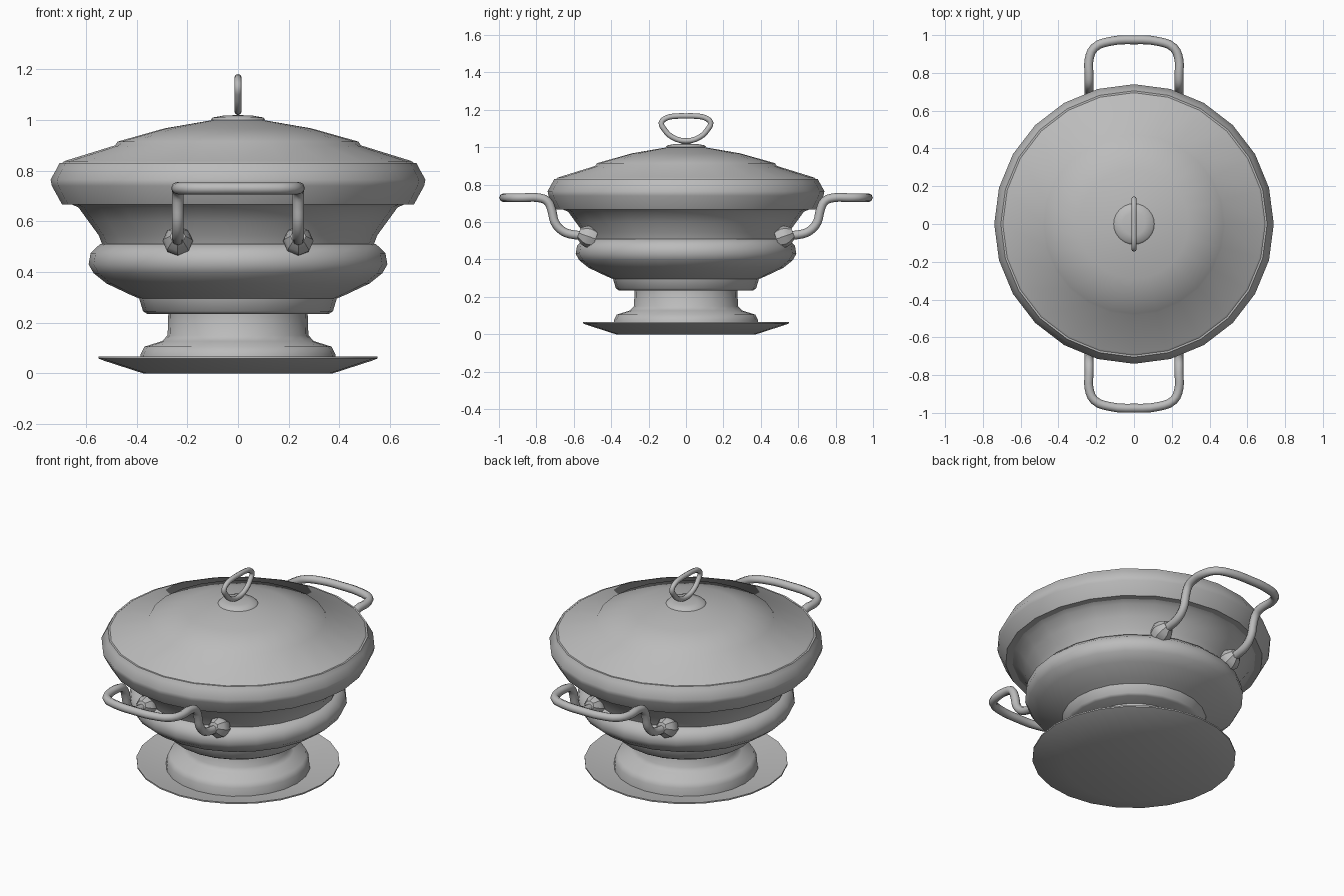
import bpy, bmesh, math
from mathutils import Matrix, Vector

cube = bpy.data.objects.get("Cube")
if cube:
    bpy.data.objects.remove(cube, do_unlink=True)

metal = bpy.data.materials.new("grey_metal")
metal.use_nodes = True
GREY = (0.5, 0.5, 0.5, 1)
metal.diffuse_color = GREY
metal.node_tree.nodes["Principled BSDF"].inputs["Base Color"].default_value = GREY


def finish(name, bm, angle=40):
    bmesh.ops.remove_doubles(bm, verts=bm.verts, dist=1e-5)
    bmesh.ops.recalc_face_normals(bm, faces=bm.faces)
    mesh = bpy.data.meshes.new(name)
    bm.to_mesh(mesh)
    bm.free()
    obj = bpy.data.objects.new(name, mesh)
    bpy.context.collection.objects.link(obj)
    mesh.materials.append(metal)
    bpy.ops.object.select_all(action='DESELECT')
    obj.select_set(True)
    bpy.context.view_layer.objects.active = obj
    bpy.ops.object.shade_smooth_by_angle(angle=math.radians(angle))
    return obj


def lathe(name, profile, sides=24, angle=40, matrix=Matrix()):
    """Spin a (radius, height) profile that starts and ends on the axis."""
    bm = bmesh.new()
    verts = [bm.verts.new((r, 0, z)) for r, z in profile]
    edges = [bm.edges.new(pair) for pair in zip(verts, verts[1:])]
    bmesh.ops.spin(bm, geom=verts + edges, cent=(0, 0, 0), axis=(0, 0, 1),
                   angle=math.tau, steps=sides, use_merge=True)
    bmesh.ops.transform(bm, matrix=matrix, verts=bm.verts)
    return finish(name, bm, angle)


def tube(name, points, radius, closed=False):
    """Sweep a round section along a smooth path."""
    curve = bpy.data.curves.new(name, 'CURVE')
    curve.dimensions = '3D'
    curve.bevel_depth = radius
    curve.bevel_resolution = 2
    curve.resolution_u = 3
    curve.use_fill_caps = True
    spline = curve.splines.new('BEZIER')
    spline.bezier_points.add(len(points) - 1)
    for bp, p in zip(spline.bezier_points, points):
        bp.co = p
        bp.handle_left_type = bp.handle_right_type = 'AUTO'
    spline.use_cyclic_u = closed
    temp = bpy.data.objects.new(name + "_path", curve)
    bpy.context.collection.objects.link(temp)
    graph = bpy.context.evaluated_depsgraph_get()
    bm = bmesh.new()
    mesh = bpy.data.meshes.new_from_object(temp.evaluated_get(graph))
    bm.from_mesh(mesh)
    bpy.data.objects.remove(temp, do_unlink=True)
    bpy.data.meshes.remove(mesh)
    return finish(name, bm, 60)


# Dished plate under the foot
lathe("plate", [(0, 0), (.375, 0), (.53, .05), (.55, .058), (.55, .066),
                (.53, .064), (.4, .03), (0, .03)], angle=30)

# Pedestal foot
lathe("foot", [(0, .03), (.39, .03), (.385, .075), (.37, .105), (.3, .127),
               (.278, .15), (.275, .24), (0, .24)], angle=50)

# Lower bowl with rounded shoulder
lathe("lower_bowl", [(0, .235), (.36, .235), (.375, .245), (.39, .295),
                     (.425, .31), (.52, .355), (.57, .395), (.59, .43),
                     (.582, .475), (.545, .51), (0, .51)], angle=50)

# Flared upper bowl
lathe("upper_bowl", [(0, .505), (.535, .505), (.55, .545), (.59, .6),
                     (.63, .655), (.66, .668), (0, .668)], angle=50)

# Lid rim band, stepped dome
lathe("lid_rim", [(0, .667), (.695, .667), (.735, .74), (.74, .765),
                  (.715, .81), (.705, .83), (0, .83)], angle=50)
lathe("lid_dome", [(0, .825), (.695, .83), (.685, .838), (.485, .9),
                   (.475, .915), (.29, .967), (.1, 1.0), (0, 1.0)], angle=50)

# Knob seat and ring on top of the lid
lathe("knob_seat", [(0, .995), (.108, 1.0), (.1, 1.01), (.06, 1.017),
                    (0, 1.02)], angle=60)
half = [(.075, 1.055), (.118, 1.098), (.132, 1.13), (.105, 1.156),
        (.055, 1.166)]
ring = [(0, 0, 1.034)] + [(0, y, z) for y, z in half] + [(0, 0, 1.167)]
ring += [(0, -y, z) for y, z in reversed(half)]
tube("knob_ring", ring, .0145, closed=True)

# Two bent loop handles, each with a pair of mounting bosses
arm = [(.238, .49, .527), (.238, .6, .532), (.238, .66, .552),
       (.238, .702, .6), (.238, .717, .66), (.238, .742, .712),
       (.238, .79, .73), (.238, .87, .73), (.21, .933, .73), (.13, .966, .73)]
path = arm + [(0, .975, .73)] + [(-x, y, z) for x, y, z in reversed(arm)]
boss = [(0, -.05), (.05, -.05), (.06, -.01), (.052, .015), (.03, .045), (0, .045)]
for side, s in (("front", -1), ("back", 1)):
    tube(side + "_handle", [(x, y * s, z) for x, y, z in path], .0235)
    for hand, x in (("left", .238), ("right", -.238)):
        turn = Vector((0, s, .35)).to_track_quat('Z', 'Y').to_matrix().to_4x4()
        lathe(f"{side}_{hand}_boss", boss, sides=8, angle=35,
              matrix=Matrix.Translation((x, s * .53, .526)) @ turn)
